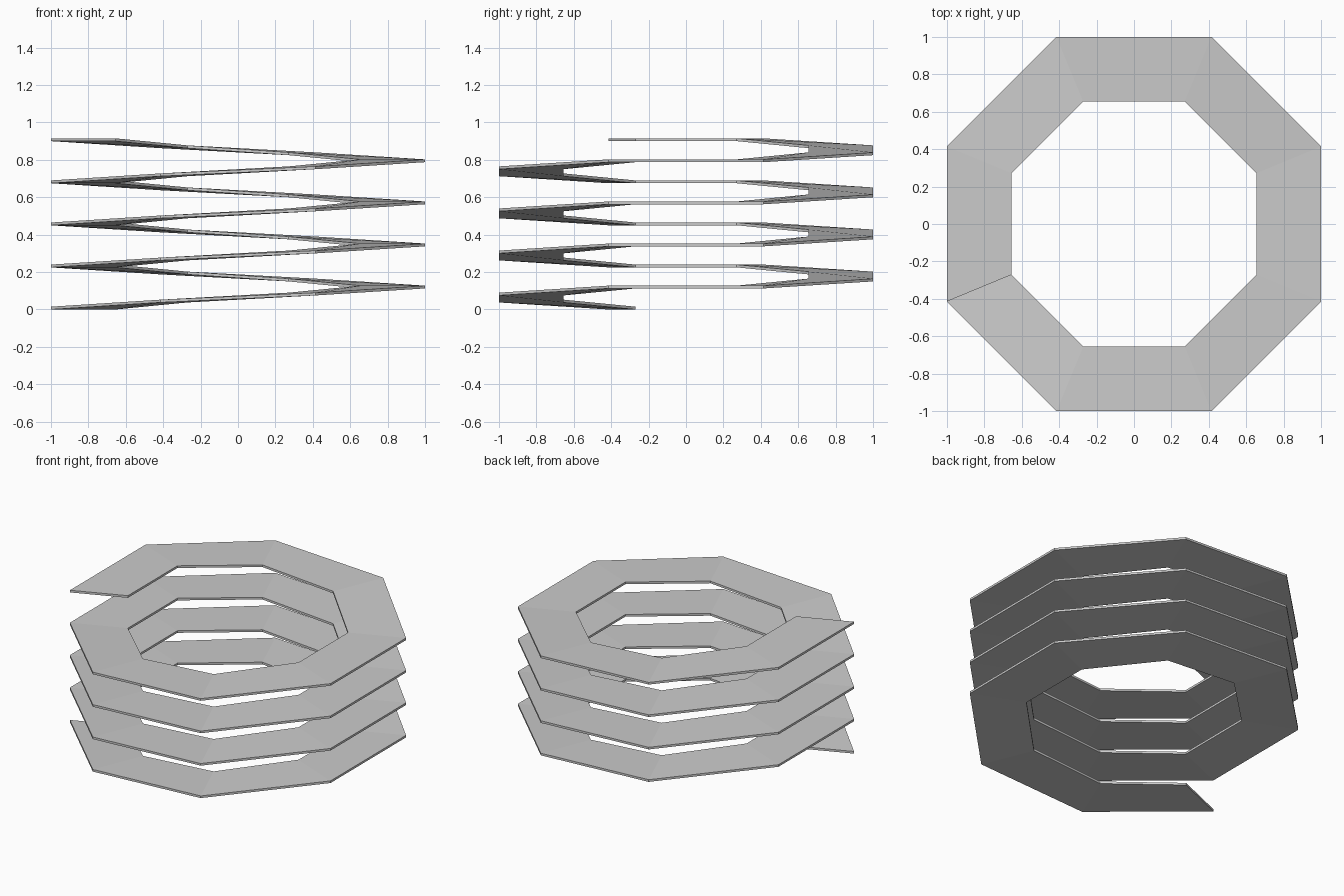
import bpy, bmesh
from math import cos, sin, pi, radians

if "Cube" in bpy.data.objects:
    bpy.data.objects.remove(bpy.data.objects["Cube"])

TURNS, SIDES = 4, 8
OUTER = 1 / cos(pi / SIDES)      # corner radius, flats at 1.0
INNER = 0.655 / cos(pi / SIDES)
RISE, THICK = 0.0375, 0.015


def station(bm, k):
    # Cross-section at corner k: three rising sides, then one flat landing
    a = radians(202.5) + k * 2 * pi / SIDES
    z = RISE * (k // 4 * 3 + min(k % 4, 3))
    return [bm.verts.new((r * cos(a), r * sin(a), z + h))
            for r, h in ((OUTER, 0), (OUTER, THICK), (INNER, THICK), (INNER, 0))]


# Octagonal spiral ramp, climbing counter-clockwise
bm = bmesh.new()
rings = [station(bm, k) for k in range(TURNS * SIDES + 1)]
for a, b in zip(rings, rings[1:]):
    for i in range(4):
        j = (i + 1) % 4
        bm.faces.new((a[i], b[i], b[j], a[j]))
# End caps
bm.faces.new(rings[0])
bm.faces.new(rings[-1][::-1])
bmesh.ops.recalc_face_normals(bm, faces=bm.faces)

mesh = bpy.data.meshes.new("spiral_ramp")
bm.to_mesh(mesh)
bm.free()
ramp = bpy.data.objects.new("spiral_ramp", mesh)
bpy.context.collection.objects.link(ramp)
